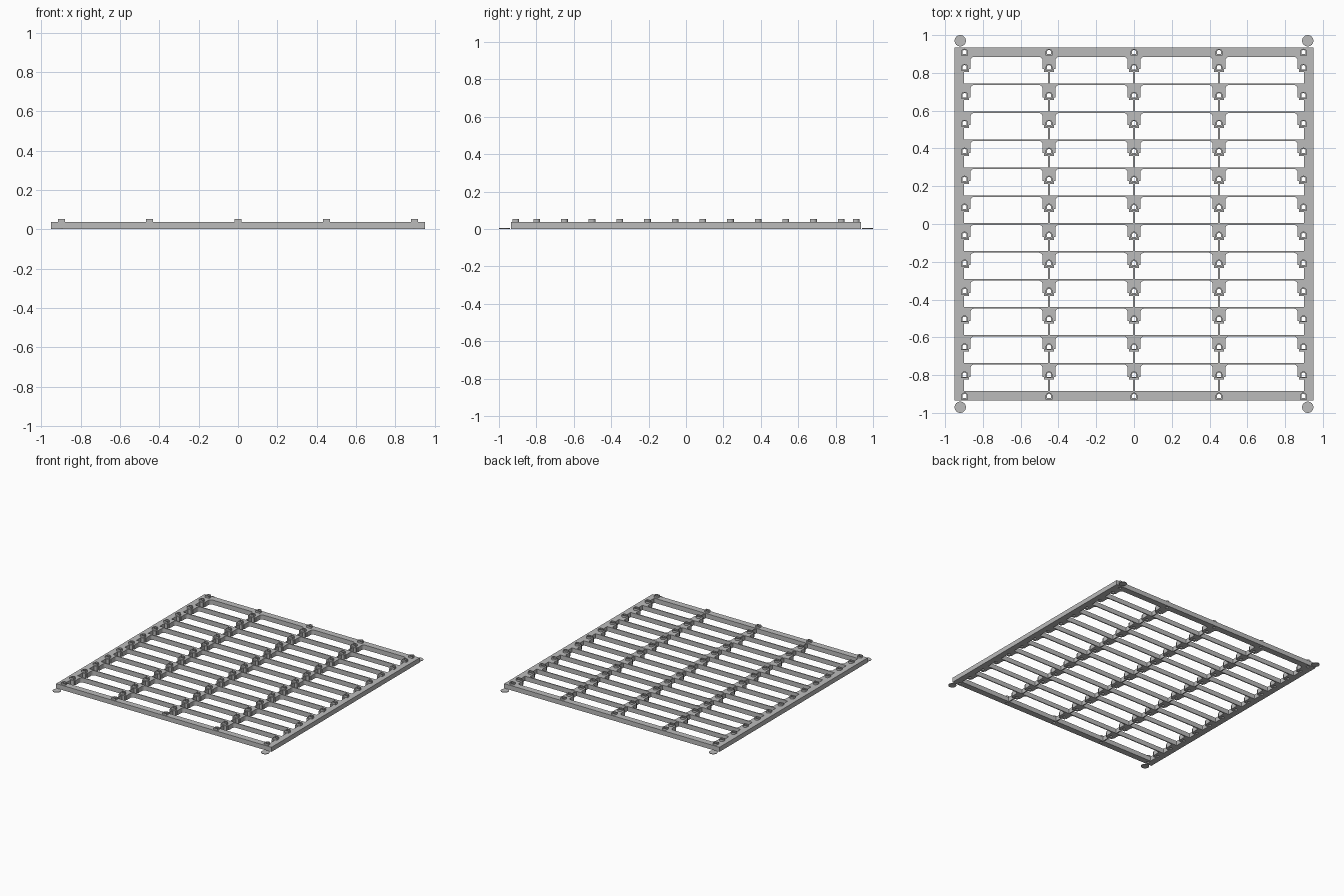
import bpy, bmesh
from math import pi, sin, cos

cube = bpy.data.objects.get("Cube")
if cube:
    bpy.data.objects.remove(cube, do_unlink=True)

GREY = (0.5, 0.5, 0.5, 1.0)
grey = bpy.data.materials.new("light grey plastic")
grey.use_nodes = True
grey.diffuse_color = GREY
grey.node_tree.nodes["Principled BSDF"].inputs["Base Color"].default_value = GREY

HEIGHT, PEG_TOP = 0.037, 0.052
RAIL_X, RAIL_Y = 0.90, 0.885          # inner edges of the outer frame
PITCH, WEB = 0.148, 0.004             # slat spacing, half slat thickness
COLUMNS = [-0.90, -0.45, 0, 0.45, 0.90]
SLATS = [0.74 - PITCH * k for k in range(11)]


def arc(cx, cy, r, start, end, n):
    return [(cx + r * cos(start + (end - start) * i / n),
             cy + r * sin(start + (end - start) * i / n)) for i in range(n + 1)]


def rectangle(x, y):
    return [(-x, -y), (x, -y), (x, y), (-x, y)]


def arch(cx, cy, r):
    """Round-topped, flat-bottomed outline."""
    return arc(cx, cy, r, 0, pi, 10) + [(cx - r, cy - r), (cx + r, cy - r)]


def extrude(name, outlines, bottom, top):
    """Fill nested outlines and extrude them between two heights."""
    curve = bpy.data.curves.new(name + "_outline", "CURVE")
    curve.dimensions, curve.fill_mode = "2D", "BOTH"
    curve.extrude = (top - bottom) / 2
    for points in outlines:
        spline = curve.splines.new("POLY")
        spline.points.add(len(points) - 1)
        for p, (x, y) in zip(spline.points, points):
            p.co = (x, y, 0, 1)
        spline.use_cyclic_u = True
    temp = bpy.data.objects.new("outline", curve)
    bpy.context.collection.objects.link(temp)
    graph = bpy.context.evaluated_depsgraph_get()
    mesh = bpy.data.meshes.new_from_object(temp.evaluated_get(graph))
    bpy.data.objects.remove(temp, do_unlink=True)
    bpy.data.curves.remove(curve)
    bm = bmesh.new()
    bm.from_mesh(mesh)
    bmesh.ops.remove_doubles(bm, verts=bm.verts, dist=0.0001)
    bmesh.ops.translate(bm, verts=bm.verts, vec=(0, 0, (top + bottom) / 2))
    bmesh.ops.recalc_face_normals(bm, faces=bm.faces)
    for face in bm.faces:
        face.smooth = False
    bm.to_mesh(mesh)
    bm.free()
    mesh.materials.clear()
    mesh.materials.append(grey)
    obj = bpy.data.objects.new(name, mesh)
    bpy.context.collection.objects.link(obj)
    return obj


def opening(left, right, top, bottom):
    """One window of the grid, narrowed at the top by its two brackets."""
    wide, narrow, r = 0.034, 0.027, 0.02
    gap_l = 0 if left == COLUMNS[0] else WEB
    gap_r = 0 if right == COLUMNS[-1] else WEB
    step, low = top - 0.065, top - 0.08
    l, rt = left + wide, right - wide
    return ([(left + gap_l, bottom), (right - gap_r, bottom),
             (right - gap_r, low), (right - narrow, low),
             (right - narrow, step), (rt, step)]
            + arc(rt - r, top - r, r, 0, pi / 2, 5)
            + arc(l + r, top - r, r, pi / 2, pi, 5)
            + [(l, step), (left + narrow, step),
               (left + narrow, low), (left + gap_l, low)])


# Peg positions: one on each bracket and on the front and back rails
peg_x = [max(-0.897, min(0.897, c)) for c in COLUMNS]
peg_y = [0.91, SLATS[0] + PITCH - 0.058] + [s - 0.058 for s in SLATS] + [-0.91]
pegs = [(x, y) for x in peg_x for y in peg_y]

# Frame, slats and brackets in one pierced grid
tops = [RAIL_Y] + [s - WEB for s in SLATS]
bottoms = [s + WEB for s in SLATS] + [-RAIL_Y]
windows = [opening(a, b, t, u)
           for a, b in zip(COLUMNS, COLUMNS[1:])
           for t, u in zip(tops, bottoms)]
holes = [arch(x, y, 0.011) for x, y in pegs]
extrude("grid_frame", [rectangle(0.95, 0.935)] + windows + holes, 0, HEIGHT)

# Hollow arched pegs
rings = [arch(x, y, r) for x, y in pegs for r in (0.018, 0.011)]
extrude("hollow_pegs", rings, HEIGHT, PEG_TOP)

# Thin corner feet
for side, sx in (("right", -1), ("left", 1)):
    for end, sy in (("front", -1), ("back", 1)):
        disc = arc(0.92 * sx, 0.97 * sy, 0.03, 0, 2 * pi, 24)[:-1]
        extrude(f"corner_foot_{end}_{side}", [disc], 0, 0.004)
